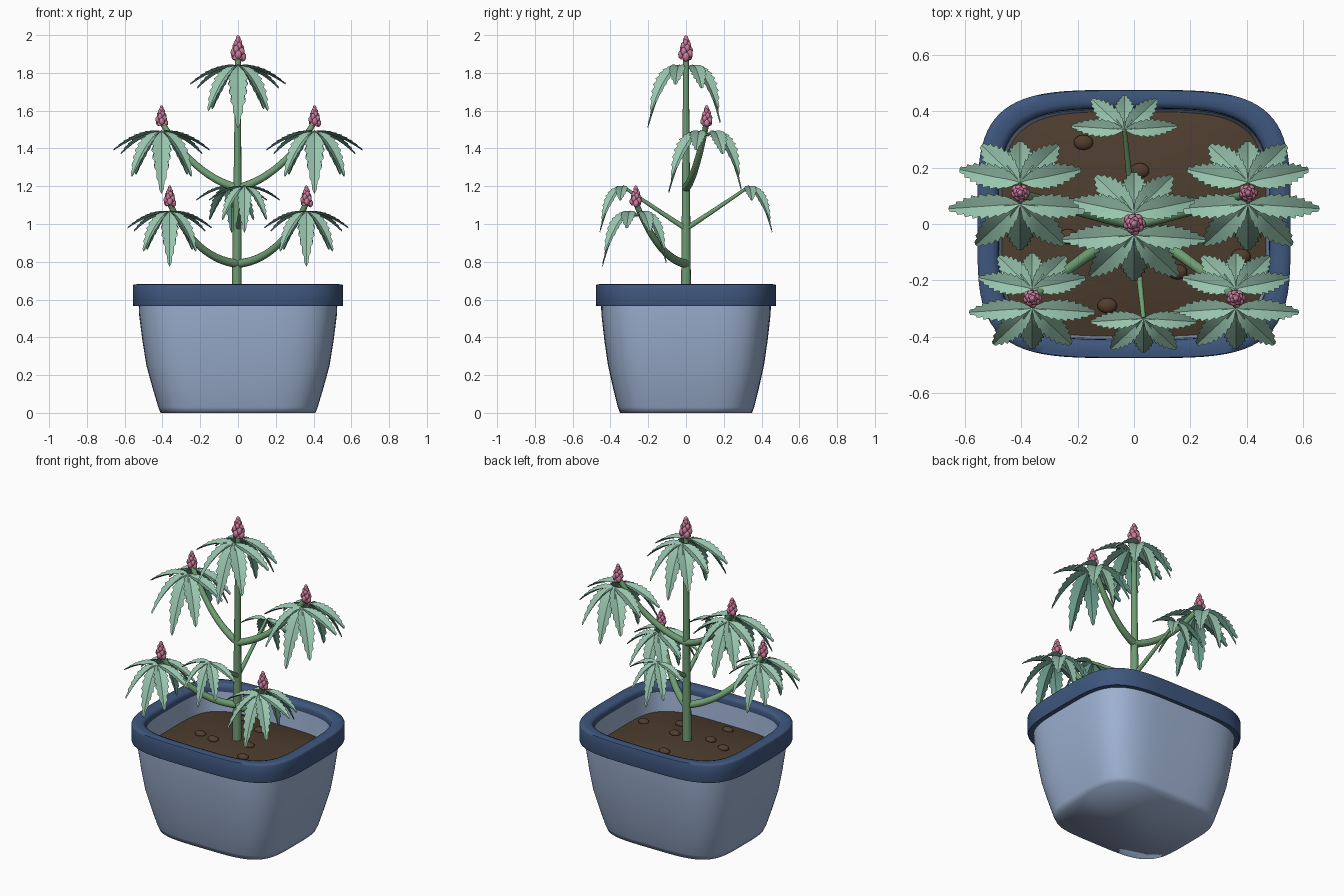
import bpy, bmesh, math
from mathutils import Vector, Matrix

if "Cube" in bpy.data.objects:
    bpy.data.objects.remove(bpy.data.objects["Cube"])


def material(name, rgb):
    m = bpy.data.materials.new(name)
    m.diffuse_color = (*rgb, 1)
    m.use_nodes = True
    m.node_tree.nodes["Principled BSDF"].inputs["Base Color"].default_value = m.diffuse_color
    return m


POT = material("pale blue pot", (0.34, 0.44, 0.64))
RIM = material("dark blue rim", (0.049, 0.095, 0.21))
SOIL = material("brown soil", (0.075, 0.047, 0.028))
CLOD = material("brown clod", (0.088, 0.047, 0.025))
STEM = material("stem green", (0.16, 0.34, 0.17))
LEAF = material("leaf green", (0.32, 0.57, 0.43))
UNDER = material("leaf underside teal", (0.18, 0.41, 0.32))
BUD = material("bud pink", (0.60, 0.20, 0.33))


def finish(name, bm, mats, angle=40):
    me = bpy.data.meshes.new(name)
    bm.to_mesh(me)
    bm.free()
    for m in mats:
        me.materials.append(m)
    ob = bpy.data.objects.new(name, me)
    bpy.context.collection.objects.link(ob)
    bpy.ops.object.select_all(action='DESELECT')
    ob.select_set(True)
    bpy.context.view_layer.objects.active = ob
    bpy.ops.object.shade_smooth_by_angle(angle=math.radians(angle))
    return ob


def loft(bm, rings, closed=False):
    """Skin a list of point rings with quads."""
    vs = [[bm.verts.new(p) for p in r] for r in rings]
    pairs = list(zip(vs, vs[1:]))
    if closed:
        pairs.append((vs[-1], vs[0]))
    for a, b in pairs:
        n = len(a)
        for i in range(n):
            j = (i + 1) % n
            bm.faces.new((a[i], a[j], b[j], b[i]))
    return vs


def squircle(hx, hy, z, n=4.0, count=80):
    pts = []
    for i in range(count):
        a = 2 * math.pi * (i + 0.5) / count
        c, s = math.cos(a), math.sin(a)
        pts.append((math.copysign(abs(c) ** (2 / n), c) * hx,
                    math.copysign(abs(s) ** (2 / n), s) * hy, z))
    return pts


# --- planter body: flared wall with a base blended smoothly into it ---
bm = bmesh.new()
body = [(0.41, 0.35, 0), (0.422, 0.361, 0.03), (0.452, 0.386, 0.13), (0.485, 0.413, 0.25),
        (0.506, 0.432, 0.38), (0.524, 0.448, 0.52), (0.527, 0.451, 0.60)]
vs = loft(bm, [squircle(*p) for p in body])
bm.faces.new(list(reversed(vs[0])))
finish("planter_body", bm, [POT], 180)

# --- inner wall above the soil ---
bm = bmesh.new()
loft(bm, [squircle(0.481, 0.408, 0.635), squircle(0.475, 0.403, 0.57), squircle(0.468, 0.397, 0.49)])
finish("planter_inner_wall", bm, [POT])

# --- thick rim band ---
bm = bmesh.new()
rim = [(0.555, 0.565), (0.557, 0.572), (0.557, 0.625), (0.557, 0.672), (0.554, 0.679), (0.53, 0.682),
       (0.505, 0.681), (0.488, 0.675), (0.482, 0.66), (0.481, 0.63), (0.50, 0.567)]
loft(bm, [squircle(h, h - 0.08 + (0.556 - h) * 0.12, z) for h, z in rim], closed=True)
finish("planter_rim", bm, [RIM], 60)


# --- domed soil with small clods ---
def soil_z(x, y):
    f = max(abs(x) / 0.475, abs(y) / 0.405)
    return 0.568 - 0.055 * f * f


bm = bmesh.new()
loft(bm, [squircle(0.475 * f, 0.402 * f, 0.568 - 0.055 * f * f, 2 + 2 * f)
          for f in (1, 0.85, 0.7, 0.5, 0.3, 0.12, 0.001)])
finish("soil", bm, [SOIL])

clods = [(-0.18, 0.29), (0.02, 0.19), (0.38, -0.115), (0.155, -0.17),
         (-0.095, -0.29), (0.1, -0.03), (-0.235, -0.045), (-0.12, -0.08)]
bm = bmesh.new()
for x, y in clods:
    mat = Matrix.Translation((x, y, soil_z(x, y) + 0.004)) @ Matrix.Diagonal((0.035, 0.027, 0.018, 1))
    bmesh.ops.create_uvsphere(bm, u_segments=14, v_segments=8, radius=1, matrix=mat)
finish("soil_clods", bm, [CLOD])


# --- stems ---
def tube(name, ctrl, r0, r1, steps=14, sides=12):
    """Tapered tube along a quadratic curve through three control points."""
    a, b, c = map(Vector, ctrl)
    bm = bmesh.new()
    rings = []
    for i in range(steps + 1):
        t = i / steps
        p = a * (1 - t) ** 2 + b * 2 * t * (1 - t) + c * t * t
        d = ((b - a) * (1 - t) + (c - b) * t).normalized()
        u = Vector((0.31, 0.95, 0.02)).cross(d).normalized()
        v = d.cross(u)
        r = r0 + (r1 - r0) * t
        rings.append([p + (u * math.cos(2 * math.pi * k / sides)
                           + v * math.sin(2 * math.pi * k / sides)) * r for k in range(sides)])
    vs = loft(bm, rings)
    bm.faces.new(list(reversed(vs[0])))
    bm.faces.new(vs[-1])
    finish(name, bm, [STEM])


# --- palmate leaf: five drooping serrated leaflets, folded up along the midrib ---
# angle from leaf axis, reach, drop, half width
FRONT = [(0, 0.165, 0.33, 0.047), (47, 0.215, 0.24, 0.045), (-47, 0.215, 0.24, 0.045),
         (86, 0.255, 0.10, 0.040), (-86, 0.255, 0.10, 0.040)]
BACK = [(0, 0.145, 0.31, 0.047), (46, 0.19, 0.23, 0.045), (-46, 0.19, 0.23, 0.045),
        (78, 0.22, 0.12, 0.040), (-78, 0.22, 0.12, 0.040)]
TEETH = 9
FOLD = 0.36
THICK = 0.003


def leaf(name, base, axis_deg, scale, leaflets):
    base = Vector(base)
    bm = bmesh.new()
    for ang, reach, drop, half in leaflets:
        a = math.radians(axis_deg + ang)
        out = Vector((math.cos(a), math.sin(a), 0))
        side = Vector((-out.y, out.x, 0))
        mid_ctrl = out * reach * 0.5 - Vector((0, 0, drop * 0.12))
        end = out * reach - Vector((0, 0, drop))
        rows = {0: [], 1: []}
        for i in range(2 * TEETH + 1):
            t = i / (2 * TEETH)
            mid = base + (mid_ctrl * 2 * t * (1 - t) + end * t * t) * scale
            tan = (mid_ctrl * (1 - t) + (end - mid_ctrl) * t).normalized()
            up = tan.cross(side)
            w = half * math.sin(math.pi * t ** 0.85) ** 0.85 if 0 < t < 1 else 0.0
            w = (w * (1.1 if i % 2 else 0.84) + 0.002) * scale
            lean = tan * (0.010 * scale if i % 2 and t < 0.95 else 0)
            for layer in rows:
                p = mid - up * THICK * layer
                rows[layer].append([bm.verts.new(p + side * w + up * w * FOLD + lean),
                                    bm.verts.new(p),
                                    bm.verts.new(p - side * w + up * w * FOLD + lean)])
        # upper skin, then the darker lower skin facing down
        for layer, skin in rows.items():
            for p, q in zip(skin, skin[1:]):
                for k in (0, 1):
                    quad = [p[k], q[k], q[k + 1], p[k + 1]]
                    f = bm.faces.new(quad)
                    f.normal_update()
                    if (f.normal.dot(Vector((0, 0, 1)) + out) > 0) == bool(layer):
                        f.normal_flip()
                    f.material_index = layer
    finish(name, bm, [LEAF, UNDER], 30)


# --- flower bud: spiral of overlapping scales on a cone ---
def bud(name, base, height, radius):
    bm = bmesh.new()
    base = Vector(base)
    bmesh.ops.create_cone(bm, cap_ends=True, segments=16, radius1=radius * 0.75,
                          radius2=radius * 0.15, depth=height * 0.85,
                          matrix=Matrix.Translation(base + Vector((0, 0, height * 0.45))))
    count = 18
    for i in range(count):
        t = i / (count - 1)
        a = i * 2.39996
        r = radius * 0.64 * (1 - t ** 1.8)
        s = radius * (0.47 - 0.17 * t)
        pos = base + Vector((math.cos(a) * r, math.sin(a) * r, height * (0.13 + 0.74 * t)))
        mat = Matrix.Translation(pos) @ Matrix.Rotation(a, 4, 'Z') @ Matrix.Diagonal((s, s, s * 1.4, 1))
        bmesh.ops.create_icosphere(bm, subdivisions=2, radius=1, matrix=mat)
    finish(name, bm, [BUD], 60)


def flowering_tip(name, p, scale, height, radius):
    """Front and back leaves below a bud; p is the bud base."""
    x, y, z = p
    for label, sign, shape in (("front", -1, FRONT), ("back", 1, BACK)):
        tip = (x, y + sign * 0.038 * scale, z - 0.028)
        tube(f"{name}_{label}_petiole", [(x, y, z - 0.05), (x, y + sign * 0.02, z - 0.04), tip],
             0.009, 0.006, 4, 8)
        leaf(f"{name}_{label}_leaf", tip, 90 * sign, scale, shape)
    bud(f"{name}_bud", p, height, radius)


tube("main_stem", [(-0.008, 0, 0.52), (-0.002, 0, 1.2), (0, 0, 1.88)], 0.028, 0.015, 20)
flowering_tip("top", (0, 0, 1.868), 1.0, 0.132, 0.039)

# paired branches, mirrored left and right
for label, s in (("left", -1), ("right", 1)):
    tube(f"upper_{label}_branch", [(0, 0, 1.19), (s * 0.23, 0.05, 1.25), (s * 0.405, 0.11, 1.54)],
         0.022, 0.015)
    flowering_tip(f"upper_{label}", (s * 0.405, 0.11, 1.52), 1.0, 0.11, 0.032)
    tube(f"lower_{label}_branch", [(0, 0, 0.79), (s * 0.22, -0.14, 0.81), (s * 0.362, -0.265, 1.11)],
         0.023, 0.015)
    flowering_tip(f"lower_{label}", (s * 0.362, -0.265, 1.095), 0.88, 0.11, 0.032)

# single leaves on straight stalks
for label, s in (("front", -1), ("back", 1)):
    tip = (-s * 0.034, s * 0.335, 1.2)
    tube(f"single_{label}_stalk", [(0, 0, 0.975), (-s * 0.017, s * 0.17, 1.085), tip], 0.014, 0.008)
    leaf(f"single_{label}_leaf", tip, 90 * s, 0.74, FRONT)
